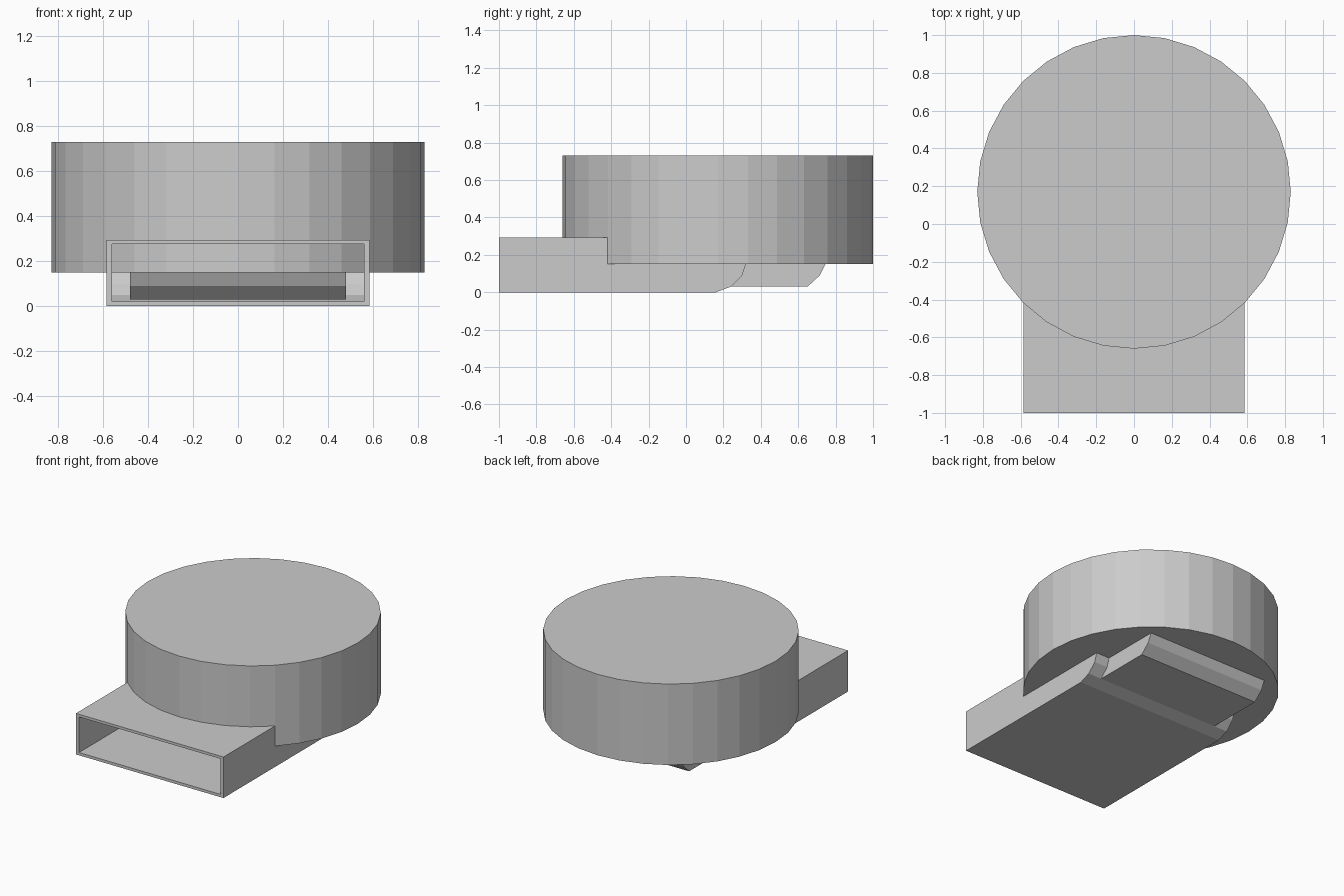
import bpy, bmesh, math

if "Cube" in bpy.data.objects:
    bpy.data.objects.remove(bpy.data.objects["Cube"])

grey = bpy.data.materials.new("light grey")
grey.diffuse_color = (0.6, 0.6, 0.6, 1)
grey.use_nodes = True
grey.node_tree.nodes["Principled BSDF"].inputs["Base Color"].default_value = grey.diffuse_color


def add_prism(bm, profile, half_width, inward=False):
    """Extrude a (y, z) profile across x, returning its faces."""
    left = [bm.verts.new((-half_width, y, z)) for y, z in profile]
    right = [bm.verts.new((half_width, y, z)) for y, z in profile]
    n = len(profile)
    faces = [bm.faces.new(left), bm.faces.new(right[::-1])]
    for i in range(n):
        j = (i + 1) % n
        faces.append(bm.faces.new((left[j], left[i], right[i], right[j])))
    bmesh.ops.recalc_face_normals(bm, faces=faces)
    if inward:
        bmesh.ops.reverse_faces(bm, faces=faces)
    return faces


def finish(bm, name):
    mesh = bpy.data.meshes.new(name)
    bm.to_mesh(mesh)
    bm.free()
    mesh.materials.append(grey)
    obj = bpy.data.objects.new(name, mesh)
    bpy.context.collection.objects.link(obj)
    return obj


CENTRE_Y, RADIUS = 0.17, 0.83
BASE, TOP = 0.15, 0.73

# Round drum body
bpy.ops.mesh.primitive_cylinder_add(
    vertices=32, radius=RADIUS, depth=TOP - BASE,
    location=(0, CENTRE_Y, (BASE + TOP) / 2))
drum = bpy.context.object
drum.name = "drum"
drum.data.materials.append(grey)

# Hollow duct: outer and inner shells joined by a rim at the open front
outer = [(-1, 0), (0.16, 0), (0.24, 0.03), (0.30, 0.09), (0.32, 0.15),
         (0.32, 0.294), (-1, 0.294)]
inner = [(-1, 0.02), (0.155, 0.02), (0.23, 0.05), (0.28, 0.10), (0.30, 0.15),
         (0.30, 0.275), (-1, 0.275)]
bm = bmesh.new()
faces = add_prism(bm, outer, 0.585) + add_prism(bm, inner, 0.56, inward=True)
fronts = [f for f in faces if all(v.co.y < -0.99 for v in f.verts)]
rim_edges = [e for f in fronts for e in f.edges]
bmesh.ops.delete(bm, geom=fronts, context='FACES_ONLY')
rim = bmesh.ops.bridge_loops(bm, edges=rim_edges)["faces"]
for f in rim:
    f.normal_update()
    if f.normal.y > 0:
        f.normal_flip()
finish(bm, "duct")

# Bevelled block beneath the drum, symmetric front to back
half = [(0.48, 0.03), (0.545, 0.09), (0.575, BASE + 0.02)]
half[2] = (0.575, BASE)
block = [(CENTRE_Y + d, z) for d, z in half]
block += [(CENTRE_Y - d, z) for d, z in reversed(half)]
bm = bmesh.new()
add_prism(bm, block, 0.48)
finish(bm, "underside_block")
